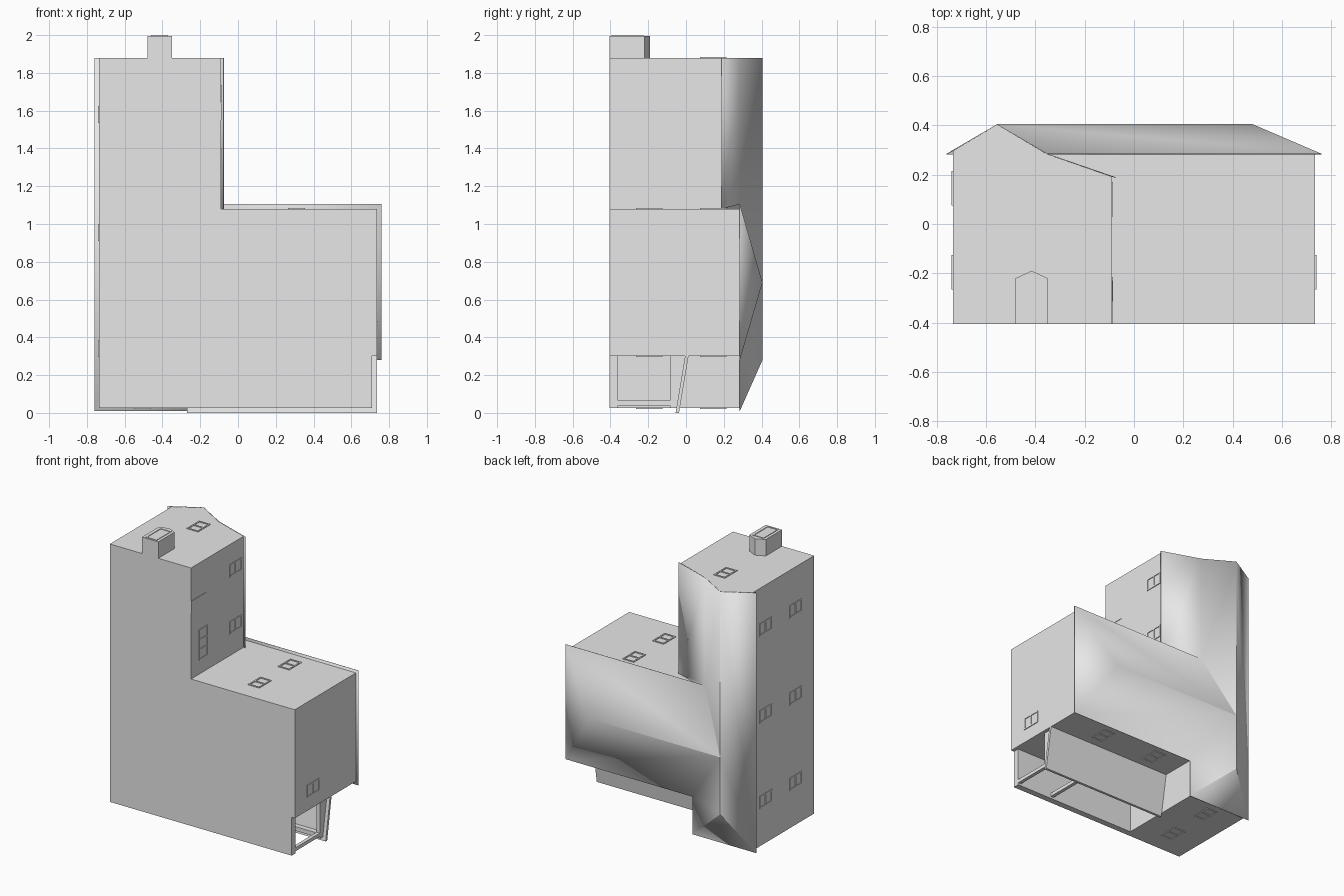
import bpy, bmesh, math
from mathutils import Vector

cube = bpy.data.objects.get("Cube")
if cube:
    bpy.data.objects.remove(cube, do_unlink=True)

grey = bpy.data.materials.new("light_grey")
grey.use_nodes = True
grey.diffuse_color = (0.8, 0.8, 0.8, 1)
grey.node_tree.nodes["Principled BSDF"].inputs["Base Color"].default_value = (0.8, 0.8, 0.8, 1)


def finish(name, bm):
    mesh = bpy.data.meshes.new(name)
    bm.to_mesh(mesh)
    bm.free()
    mesh.materials.append(grey)
    obj = bpy.data.objects.new(name, mesh)
    bpy.context.collection.objects.link(obj)
    return obj


def add_box(bm, lo, hi):
    lo, hi = Vector(lo), Vector(hi)
    verts = bmesh.ops.create_cube(bm, size=1)["verts"]
    bmesh.ops.scale(bm, vec=hi - lo, verts=verts)
    bmesh.ops.translate(bm, vec=(lo + hi) / 2, verts=verts)


def box(name, lo, hi):
    bm = bmesh.new()
    add_box(bm, lo, hi)
    return finish(name, bm)


def prism(name, profile, start, end, axis):
    """Extrude a closed profile along x (y, z points) or z (x, y points)."""
    bm = bmesh.new()
    place = (lambda p, t: (t, p[0], p[1])) if axis == "x" else (lambda p, t: (p[0], p[1], t))
    face = bm.faces.new([bm.verts.new(place(p, start)) for p in profile])
    new = bmesh.ops.extrude_face_region(bm, geom=[face])["geom"]
    shift = place((0, 0), end - start)
    bmesh.ops.translate(bm, vec=shift, verts=[v for v in new if isinstance(v, bmesh.types.BMVert)])
    bmesh.ops.recalc_face_normals(bm, faces=bm.faces)
    return finish(name, bm)


def window(name, axis, wall, along, height, width=0.09, tall=0.14, split="tall", panes=2):
    """Thin frame on a wall facing along x or z; the storeys stack along y."""
    bar, deep = 0.01, 0.005
    bm = bmesh.new()

    def rail(a0, a1, y0, y1):
        if axis == "x":
            add_box(bm, (wall - deep, y0, a0), (wall + deep, y1, a1))
        else:
            add_box(bm, (a0, y0, wall - deep), (a1, y1, wall + deep))

    a0, a1 = along - width / 2, along + width / 2
    y0, y1 = height - tall / 2, height + tall / 2
    count_y = panes if split == "tall" else 1
    count_a = panes if split == "wide" else 1
    for i in range(count_y + 1):
        y = y0 + (tall - bar) * i / count_y
        rail(a0, a1, y, y + bar)
    for i in range(count_a + 1):
        a = a0 + (width - bar) * i / count_a
        rail(a, a + bar, y0, y1)
    return finish(name, bm)


# Walls
FLOOR, EAVE, RIDGE = -0.405, 0.285, 0.405
box("tall_wing_walls", (-0.735, FLOOR, 0.025), (-0.27, 0.29, 1.08))
box("side_wing_walls", (-0.27, FLOOR, 0.3), (0.735, 0.29, 1.08))
prism("gabled_wing_walls",
      [(-0.735, FLOOR), (-0.09, FLOOR), (-0.09, 0.192), (-0.35, 0.282),
       (-0.555, 0.402), (-0.735, 0.297)], 1.08, 1.878, "z")

# Roof: gable at one end, hips at the other two
points = {
    "gable_ridge": (-0.555, RIDGE, 1.88), "join": (-0.555, RIDGE, 0.69),
    "hip_top": (-0.555, RIDGE, 0.28), "side_ridge": (0.48, RIDGE, 0.69),
    "left_far": (-0.76, EAVE, 1.88), "left_near": (-0.76, EAVE, 0.01),
    "break_far": (-0.35, EAVE, 1.88), "break_near": (-0.35, EAVE, 1.105),
    "low_far": (-0.075, 0.19, 1.88), "low_near": (-0.075, 0.19, 1.08),
    "side_far": (0.76, EAVE, 1.105), "side_near": (0.76, EAVE, 0.28),
    "valley": (-0.25, EAVE, 0.28), "hip_near": (-0.25, EAVE, 0.01),
}
slopes = [
    "left_far gable_ridge join hip_top left_near",
    "left_near hip_top hip_near",
    "hip_top join valley hip_near",
    "join side_ridge side_near valley",
    "side_ridge side_far side_near",
    "join side_ridge side_far break_near",
    "gable_ridge join break_near break_far",
    "break_far break_near low_near low_far",
]
bm = bmesh.new()
corner = {key: bm.verts.new(co) for key, co in points.items()}
for slope in slopes:
    face = bm.faces.new([corner[key] for key in slope.split()])
    face.normal_update()
    if face.normal.y < 0:
        face.normal_flip()
roof = finish("roof", bm)
sheet = roof.modifiers.new("thickness", "SOLIDIFY")
sheet.thickness = 0.003
sheet.offset = -1
bpy.ops.object.select_all(action="DESELECT")
roof.select_set(True)
bpy.context.view_layer.objects.active = roof
bpy.ops.object.shade_smooth_by_angle(angle=math.radians(30))

# Entrance lobby with a small gabled top and a framed door
prism("entrance_lobby",
      [(-0.48, FLOOR), (-0.35, FLOOR), (-0.35, -0.22), (-0.415, -0.19), (-0.48, -0.22)],
      1.87, 1.996, "z")
window("entrance_door", "z", 1.995, -0.415, -0.31, width=0.09, tall=0.17, panes=1)

# Porch
box("porch_floor", (-0.27, FLOOR, 0.025), (0.71, -0.36, 0.3))
prism("porch_roof", [(-0.055, 0), (-0.037, 0), (0.013, 0.3), (-0.005, 0.3)], -0.27, 0.735, "x")
prism("porch_end_panel", [(-0.085, 0.025), (-0.05, 0.025), (-0.004, 0.3), (-0.085, 0.3)],
      0.685, 0.71, "x")
box("porch_beam", (-0.27, -0.085, 0.03), (0.71, -0.048, 0.06))
for i, x in enumerate((0.685, 0.4)):
    box(f"porch_post_{i + 1}", (x, -0.37, 0.04), (x + 0.025, -0.08, 0.065))

# Windows on two storeys
LOW, HIGH = -0.195, 0.145
for storey, y in (("lower", LOW), ("upper", HIGH)):
    for i, z in enumerate((0.34, 0.955, 1.58)):
        window(f"long_wall_window_{storey}_{i + 1}", "x", -0.735, z, y)
    window(f"hip_end_window_{storey}", "z", 0.025, -0.505, y)
    window(f"side_wing_window_{storey}", "z", 1.08, 0.31, y)
    for i, x in enumerate((0.39, -0.05)):
        window(f"porch_side_window_{storey}_{i + 1}", "z", 0.3, x, y)
window("gable_window", "z", 1.878, -0.415, HIGH)
window("end_wall_window", "x", 0.735, 0.44, LOW)
for i, z in enumerate((1.28, 1.69)):
    window(f"inner_wall_window_{i + 1}", "x", -0.09, z, 0.1)
window("triple_window", "x", -0.09, 1.29, -0.265, width=0.22, tall=0.1, split="wide", panes=3)

# Plain side door on the inner wall
box("side_door", (-0.093, FLOOR, 1.55), (-0.087, -0.23, 1.64))
